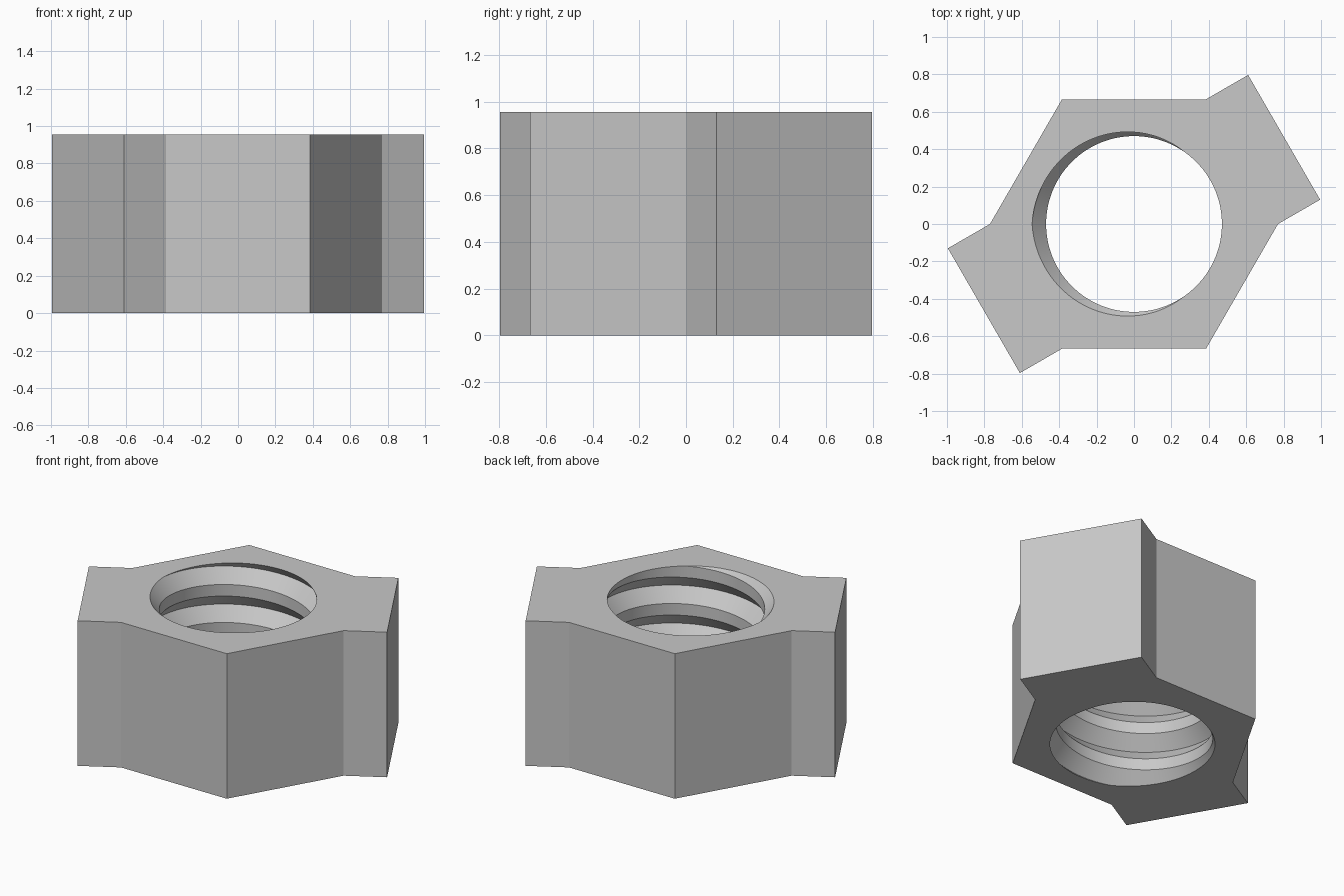
import bpy
import bmesh
from math import cos, sin, pi, radians

HEIGHT = 0.955
HEX_RADIUS = 0.77      # centre to hexagon corner
EXTENSION = 0.26       # how far two opposite flats stand out
BORE = 0.47            # thread crest radius
DEPTH = 0.075          # thread depth
PITCH = 0.25
FLANK = 0.087          # height of one thread flank
STEPS = 144

if "Cube" in bpy.data.objects:
    bpy.data.objects.remove(bpy.data.objects["Cube"], do_unlink=True)

steel = bpy.data.materials.new("plain grey")
steel.use_nodes = True
grey = (0.58, 0.58, 0.58, 1)
steel.diffuse_color = grey
steel.node_tree.nodes["Principled BSDF"].inputs["Base Color"].default_value = grey


def polar(r, angle):
    return r * cos(angle), r * sin(angle)


def outline():
    """Hexagon whose two opposite flats are pushed outward."""
    points = []
    for side in range(6):
        a, b = (polar(HEX_RADIUS, radians(60 * s)) for s in (side, side + 1))
        points.append(a)
        if side % 3 == 0:
            dx, dy = polar(EXTENSION, radians(60 * side + 30))
            points += [(a[0] + dx, a[1] + dy), (b[0] + dx, b[1] + dy)]
    return points


def thread_point(angle, turn, offset):
    """Point on the thread, trimmed to the end faces of the nut."""
    root = HEIGHT + PITCH * ((angle - pi) / (2 * pi) + turn)
    z = min(max(root + offset, 0), HEIGHT)
    r = BORE + DEPTH * max(0, 1 - abs(z - root) / FLANK)
    # a trimmed point may belong to a neighbouring turn
    for other in range(-5, 3):
        near = HEIGHT + PITCH * ((angle - pi) / (2 * pi) + other)
        r = max(r, BORE + DEPTH * max(0, 1 - abs(z - near) / FLANK))
    return (*polar(r, angle), z)


bm = bmesh.new()

# Threaded bore: helical rows of root and crest edges
rows = [(t, o) for t in range(-6, 3) for o in (-FLANK, 0, FLANK)]
columns = [[bm.verts.new(thread_point(2 * pi * j / STEPS, t, o)) for t, o in rows]
           for j in range(STEPS + 1)]
for left, right in zip(columns, columns[1:]):
    for k in range(len(rows) - 1):
        bm.faces.new((left[k], left[k + 1], right[k + 1], right[k]))
bmesh.ops.remove_doubles(bm, verts=bm.verts[:], dist=0.00005)

# Outer walls
rings = [[bm.verts.new((x, y, z)) for x, y in outline()] for z in (0, HEIGHT)]
count = len(rings[0])
for i in range(count):
    n = (i + 1) % count
    bm.faces.new((rings[0][i], rings[0][n], rings[1][n], rings[1][i]))

# End faces between the outline and the bore
for z in (0, HEIGHT):
    rim = [e for e in bm.edges if len(e.link_faces) == 1
           and all(abs(v.co.z - z) < 0.0001 for v in e.verts)]
    bmesh.ops.triangle_fill(bm, edges=rim, use_beauty=True, use_dissolve=False)
bmesh.ops.recalc_face_normals(bm, faces=bm.faces[:])

mesh = bpy.data.meshes.new("threaded_nut")
bm.to_mesh(mesh)
bm.free()
mesh.materials.append(steel)
nut = bpy.data.objects.new("threaded_nut", mesh)
bpy.context.collection.objects.link(nut)

bpy.ops.object.select_all(action="DESELECT")
nut.select_set(True)
bpy.context.view_layer.objects.active = nut
bpy.ops.object.shade_smooth_by_angle(angle=radians(25))
